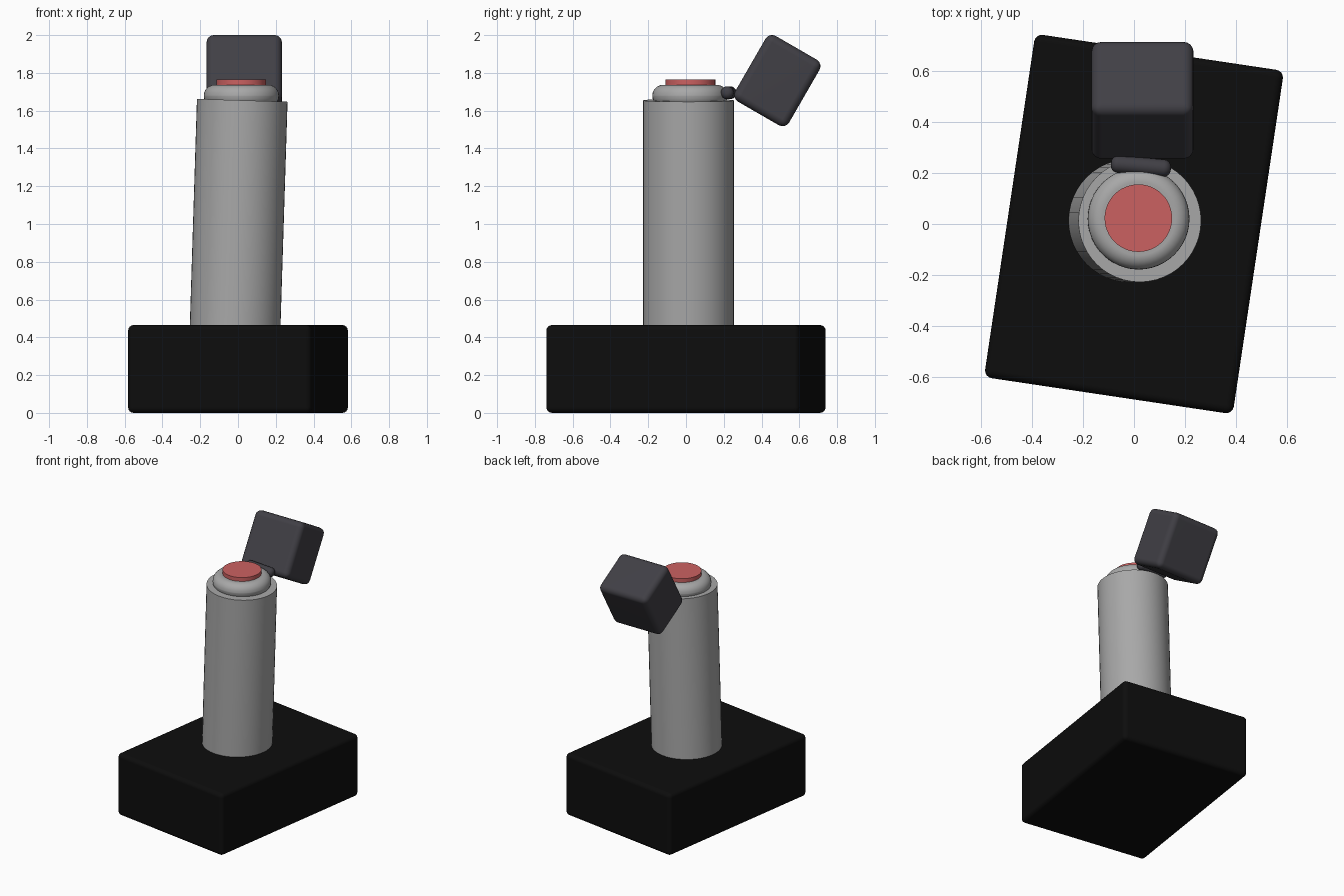
import bpy, bmesh, math
from mathutils import Matrix

if "Cube" in bpy.data.objects:
    bpy.data.objects.remove(bpy.data.objects["Cube"])


def material(name, rgb):
    m = bpy.data.materials.new(name)
    m.diffuse_color = (*rgb, 1)
    m.use_nodes = True
    m.node_tree.nodes["Principled BSDF"].inputs["Base Color"].default_value = m.diffuse_color
    return m


black = material("matte black", (0.004, 0.004, 0.004))
grey = material("metal grey", (0.39, 0.39, 0.39))
red = material("button red", (0.60, 0.12, 0.12))
charcoal = material("charcoal", (0.052, 0.050, 0.060))


def finish(name, bm, mat, loc, rot, bevel, segments):
    """Round the sharp edges, then make a smooth-shaded object."""
    if bevel:
        edges = [e for e in bm.edges if e.calc_face_angle(0) > math.radians(40)]
        bmesh.ops.bevel(bm, geom=edges, offset=bevel, segments=segments,
                        profile=0.5, affect='EDGES', clamp_overlap=True)
    me = bpy.data.meshes.new(name)
    bm.to_mesh(me)
    bm.free()
    me.materials.append(mat)
    ob = bpy.data.objects.new(name, me)
    bpy.context.collection.objects.link(ob)
    ob.location = loc
    ob.rotation_euler = [math.radians(a) for a in rot]
    bpy.ops.object.select_all(action='DESELECT')
    ob.select_set(True)
    bpy.context.view_layer.objects.active = ob
    bpy.ops.object.shade_smooth_by_angle(angle=math.radians(32))
    wn = ob.modifiers.new("weighted_normals", 'WEIGHTED_NORMAL')
    wn.keep_sharp = True
    return ob


def box(name, size, loc, rot, mat, bevel, segments=4):
    bm = bmesh.new()
    bmesh.ops.create_cube(bm, size=1, matrix=Matrix.Diagonal((*size, 1)))
    return finish(name, bm, mat, loc, rot, bevel, segments)


def cylinder(name, radius, depth, loc, rot, mat, bevel=0, segments=6, sides=48):
    bm = bmesh.new()
    bmesh.ops.create_cone(bm, cap_ends=True, segments=sides, radius1=radius,
                          radius2=radius, depth=depth)
    return finish(name, bm, mat, loc, rot, bevel, segments)


# Base block, turned slightly
box("base", (0.983, 1.357, 0.465), (0, 0, 0.2325), (0, 0, -8.5), black, 0.03)

# Leaning handle, sunk into the base
cylinder("handle", 0.24, 1.305, (0.002, 0.013, 1.0025), (0, 1.8, 0), grey)

# Rounded collar and thumb button on top
cylinder("collar", 0.199, 0.115, (0.018, 0.021, 1.679), (0, 0, 0), grey, 0.056)
cylinder("button", 0.132, 0.05, (0.017, 0.023, 1.74), (0, 0, 0), red)

# Hinge pin and flipped-open cap
cylinder("hinge", 0.034, 0.235, (0.027, 0.226, 1.695), (0, 90, -5), charcoal,
         0.028, 4, 24)
box("cap", (0.40, 0.33, 0.401), (0.033, 0.4835, 1.759), (-30, 0, 0), charcoal, 0.04)
